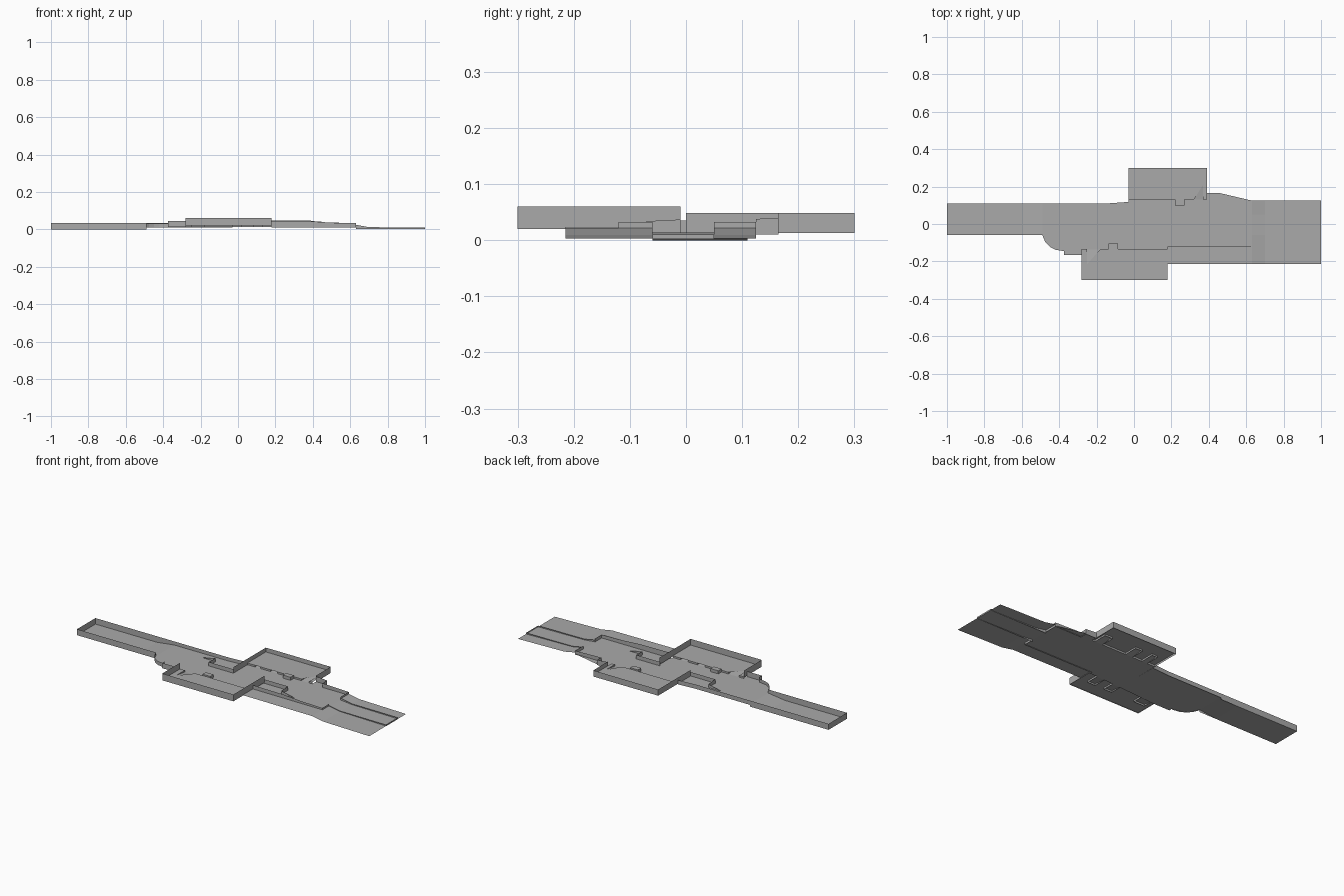
import bpy
import bmesh

cube = bpy.data.objects.get("Cube")
if cube:
    bpy.data.objects.remove(cube, do_unlink=True)

grey = bpy.data.materials.new("plain_grey")
grey.use_nodes = True
COLOUR = (0.4, 0.4, 0.4, 1)
grey.diffuse_color = COLOUR
grey.node_tree.nodes["Principled BSDF"].inputs["Base Color"].default_value = COLOUR

MID, HIGH = 0.014, 0.024


def finish(name, bm):
    mesh = bpy.data.meshes.new(name)
    bm.to_mesh(mesh)
    bm.free()
    mesh.materials.append(grey)
    obj = bpy.data.objects.new(name, mesh)
    bpy.context.collection.objects.link(obj)


def sheet(name, outline, z):
    """Flat floor panel from a counter-clockwise outline."""
    bm = bmesh.new()
    face = bm.faces.new([bm.verts.new((x, y, z)) for x, y in outline])
    bmesh.ops.triangulate(bm, faces=[face])
    finish(name, bm)


def strip(name, y0, y1, profile):
    """Floor band following an (x, z) profile."""
    bm = bmesh.new()
    rows = [(bm.verts.new((x, y0, z)), bm.verts.new((x, y1, z))) for x, z in profile]
    for a, b in zip(rows, rows[1:]):
        bm.faces.new((a[0], b[0], b[1], a[1]))
    finish(name, bm)


def wall(name, path, low, tops):
    """Thin upright wall; tops is one height or one per point."""
    if not isinstance(tops, (list, tuple)):
        tops = [tops] * len(path)
    bm = bmesh.new()
    rows = [(bm.verts.new((x, y, low)), bm.verts.new((x, y, t)))
            for (x, y), t in zip(path, tops)]
    for a, b in zip(rows, rows[1:]):
        bm.faces.new((a[0], b[0], b[1], a[1]))
    finish(name, bm)


def ramp(name, x0, x1, y_low, y_high):
    bm = bmesh.new()
    pts = [(x0, y_low, MID), (x1, y_low, MID), (x1, y_high, HIGH), (x0, y_high, HIGH)]
    if y_high < y_low:
        pts.reverse()
    bm.faces.new([bm.verts.new(p) for p in pts])
    finish(name, bm)


def notched(start, end, edge, deep, gaps):
    """Platform edge with a ramp notch at each gap."""
    pts = [(start, edge)]
    for a, b in gaps:
        pts += [(a, edge), (a, deep), (b, deep), (b, edge)]
    return pts + [(end, edge)]


# Long west corridor, with a gentle rise into the middle
strip("west_corridor_floor", -0.06, 0.11, [(-1, 0), (-0.6, 0), (-0.49, MID)])
wall("west_corridor_wall", [(-0.49, -0.06), (-1, -0.06), (-1, 0.11), (-0.49, 0.11)], 0, 0.035)

# Central floor
bend = [(-0.49, -0.06), (-0.475, -0.095), (-0.45, -0.122), (-0.42, -0.138), (-0.375, -0.145)]
centre = bend + [(-0.375, -0.165), (-0.28, -0.165), (-0.28, -0.135), (0.18, -0.135),
                 (0.18, -0.12), (0.63, -0.12), (0.63, 0.125), (0.46, 0.125), (0.46, 0.165),
                 (0.39, 0.165), (0.39, 0.13), (-0.03, 0.13), (-0.03, 0.118),
                 (-0.14, 0.11), (-0.49, 0.11)]
sheet("centre_floor", centre, MID)
wall("bend_wall", bend, 0.01, 0.033)
wall("south_west_alcove_wall", [(-0.375, -0.145), (-0.375, -0.165), (-0.28, -0.165)], MID, 0.045)
wall("north_west_wall", [(-0.49, 0.11), (-0.14, 0.11), (-0.03, 0.118)], 0.01, 0.035)

# South room: raised platform, ramps and outer wall
south_gaps = [(-0.25, -0.18), (-0.03, 0.02), (0.08, 0.13)]
edge = notched(-0.28, 0.18, -0.135, -0.215, south_gaps)
sheet("south_room_floor", [(-0.28, -0.3), (0.18, -0.3)] + edge[::-1], HIGH)
wall("south_platform_riser", edge, MID, HIGH)
wall("south_room_wall", [(-0.28, -0.135), (-0.28, -0.3), (0.18, -0.3), (0.18, -0.01)], 0.02, 0.06)
for i, (a, b) in enumerate(south_gaps):
    ramp(f"south_ramp_{i}", a, b, -0.135, -0.215)

# North room: the same arrangement
north_gaps = [(0.02, 0.055), (0.12, 0.165), (0.32, 0.37)]
edge = notched(-0.03, 0.39, 0.13, 0.21, north_gaps)
sheet("north_room_floor", edge + [(0.39, 0.3), (-0.03, 0.3)], HIGH)
wall("north_platform_riser", edge, MID, HIGH)
wall("north_room_wall", [(0.39, 0.165), (0.39, 0.3), (-0.03, 0.3), (-0.03, 0)], 0.013, 0.049)
for i, (a, b) in enumerate(north_gaps):
    ramp(f"north_ramp_{i}", a, b, 0.13, 0.21)

# Low cover blocks at the platform edges
for name, x, y0, y1 in (("south_cover", -0.11, -0.135, -0.105), ("north_cover", 0.245, 0.1, 0.13)):
    box = [(x - 0.025, y0), (x + 0.025, y0), (x + 0.025, y1), (x - 0.025, y1)]
    sheet(name + "_top", box, 0.032)
    wall(name + "_sides", box + box[:1], MID, 0.032)

# Zigzag partitions with sloping ends
wall("west_partition", [(-0.27, 0.065), (-0.19, 0.065), (-0.19, 0), (-0.03, 0)],
     MID, [0.016, 0.034, 0.037, 0.037])
wall("east_partition", [(0.41, -0.07), (0.33, -0.07), (0.33, -0.01), (0.175, -0.01)],
     MID, [0.016, 0.034, 0.037, 0.037])

# Walls on the east side of the centre
wall("south_east_wall", [(0.18, -0.12), (0.38, -0.12), (0.5, -0.12), (0.63, -0.12), (0.63, -0.06)],
     0.01, [0.046, 0.044, 0.036, 0.033, 0.033])
wall("north_east_wall", [(0.39, 0.165), (0.46, 0.165), (0.46, 0.125), (0.63, 0.125), (0.63, 0.05)],
     0.01, [0.045, 0.04, 0.038, 0.033, 0.033])

# Sloping ground outside and at the east end
slope = [(0.63, 0.022), (0.7, 0.009), (1, 0.003)]
strip("south_east_ground", -0.215, -0.12, [(0.18, 0.024)] + slope)
strip("east_ground_south", -0.12, -0.06, slope)
strip("east_ground_north", 0.05, 0.125, slope)
strip("east_path_floor", -0.06, 0.05, [(0.63, MID), (0.7, 0.007), (1, 0.003)])
wall("east_path_kerb", [(0.63, -0.06), (0.7, -0.06), (1, -0.06), (1, 0.05), (0.7, 0.05), (0.63, 0.05)],
     0.002, [0.025, 0.012, 0.01, 0.01, 0.012, 0.025])
